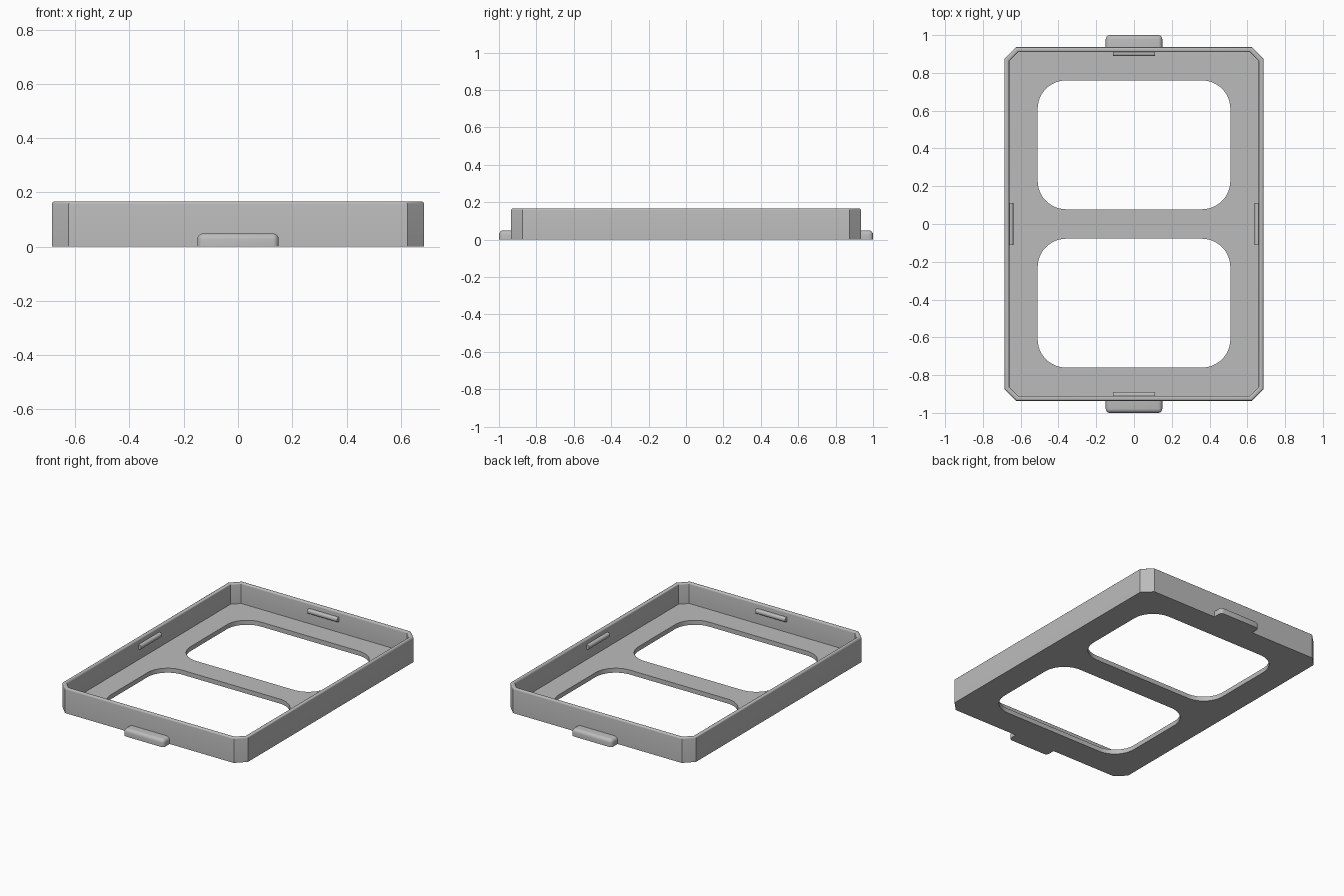
import bpy, bmesh, math
from mathutils import Matrix

if "Cube" in bpy.data.objects:
    bpy.data.objects.remove(bpy.data.objects["Cube"])

HX, HY, H = 0.686, 0.936, 0.167   # outer half sizes and height
CH, WALL, FLOOR, R = 0.062, 0.026, 0.03, 0.01

grey = bpy.data.materials.new("light grey")
grey.diffuse_color = (0.5, 0.5, 0.5, 1)
grey.use_nodes = True
grey.node_tree.nodes["Principled BSDF"].inputs["Base Color"].default_value = grey.diffuse_color


def finish(bm, name):
    bmesh.ops.recalc_face_normals(bm, faces=bm.faces)
    me = bpy.data.meshes.new(name)
    bm.to_mesh(me)
    bm.free()
    ob = bpy.data.objects.new(name, me)
    bpy.context.collection.objects.link(ob)
    me.materials.append(grey)
    return ob


def smooth(ob):
    bpy.ops.object.select_all(action='DESELECT')
    bpy.context.view_layer.objects.active = ob
    ob.select_set(True)
    bpy.ops.object.shade_smooth_by_angle(angle=math.radians(32))


def octagon(d):
    # chamfered rectangle, moved inward by d
    x, y, c = HX - d, HY - d, CH - d * (2 - math.sqrt(2))
    return [(x, c - y), (x, y - c), (x - c, y), (c - x, y),
            (-x, y - c), (-x, c - y), (c - x, -y), (x - c, -y)]


def loft(bm, rings):
    # skin a stack of closed rings and cap both ends
    loops = [[bm.verts.new(p) for p in ring] for ring in rings]
    for a, b in zip(loops, loops[1:]):
        n = len(a)
        for i in range(n):
            bm.faces.new((a[i], a[(i + 1) % n], b[(i + 1) % n], b[i]))
    bm.faces.new(loops[0])
    bm.faces.new(loops[-1])


# tray: wall profile with rounded rim, as (inset, height)
arc = [math.radians(a) for a in (0, 22.5, 45, 67.5, 90)]
profile = [(0, 0)]
profile += [(R - R * math.cos(a), H - R + R * math.sin(a)) for a in arc]
profile += [(WALL - R + R * math.sin(a), H - R + R * math.cos(a)) for a in arc]
profile += [(WALL, FLOOR)]
bm = bmesh.new()
loft(bm, [[(x, y, z) for x, y in octagon(d)] for d, z in profile])
tray = finish(bm, "tray")

# two rounded window openings
bm = bmesh.new()
for s in (-1, 1):
    ring = []
    for cx, cy, start in ((1, 1, 0), (-1, 1, 90), (-1, -1, 180), (1, -1, 270)):
        for i in range(13):
            a = math.radians(start + i * 7.5)
            ring.append((cx * (0.51 - 0.15) + 0.15 * math.cos(a),
                         s * 0.419 + cy * (0.341 - 0.15) + 0.15 * math.sin(a)))
    loft(bm, [[(x, y, z) for x, y in ring] for z in (-0.1, 0.1)])
cutter = finish(bm, "window_cutter")
mod = tray.modifiers.new("windows", 'BOOLEAN')
mod.operation, mod.solver, mod.object = 'DIFFERENCE', 'EXACT', cutter
bpy.context.view_layer.objects.active = tray
tray.select_set(True)
bpy.ops.object.modifier_apply(modifier="windows")
bpy.data.objects.remove(cutter)
smooth(tray)


def rounded_block(name, lo, hi, radius, angle, keep):
    # box with rounded edges, except those where keep(edge) is true
    bm = bmesh.new()
    bmesh.ops.create_cube(bm, size=1)
    for v in bm.verts:
        v.co = [(l + h) / 2 + c * (h - l) for c, l, h in zip(v.co, lo, hi)]
    edges = [e for e in bm.edges if not keep(e)]
    bmesh.ops.bevel(bm, geom=edges, offset=radius, segments=4, profile=0.5,
                    affect='EDGES', clamp_overlap=True)
    bmesh.ops.transform(bm, matrix=Matrix.Rotation(angle, 4, 'Z'), verts=bm.verts)
    smooth(finish(bm, name))


# outer tabs at front and back, flat underneath
for name, ang in (("back_tab", 0), ("front_tab", math.pi)):
    rounded_block(name, (-0.15, HY - 0.015, 0), (0.15, 1, 0.049), 0.022, ang,
                  lambda e: all(v.co.z < 0.001 for v in e.verts)
                  or all(v.co.y < HY for v in e.verts))

# small snap ridges inside each wall
for name, ang, dist in (("back_ridge", 0, HY), ("left_ridge", 90, HX),
                        ("front_ridge", 180, HY), ("right_ridge", 270, HX)):
    inner = dist - WALL
    rounded_block(name, (-0.11, inner - 0.021, 0.102), (0.11, inner + 0.01, 0.132),
                  0.0125, math.radians(ang),
                  lambda e: not all(v.co.y < inner for v in e.verts)
                  or abs(e.verts[0].co.z - e.verts[1].co.z) > 0.001)
